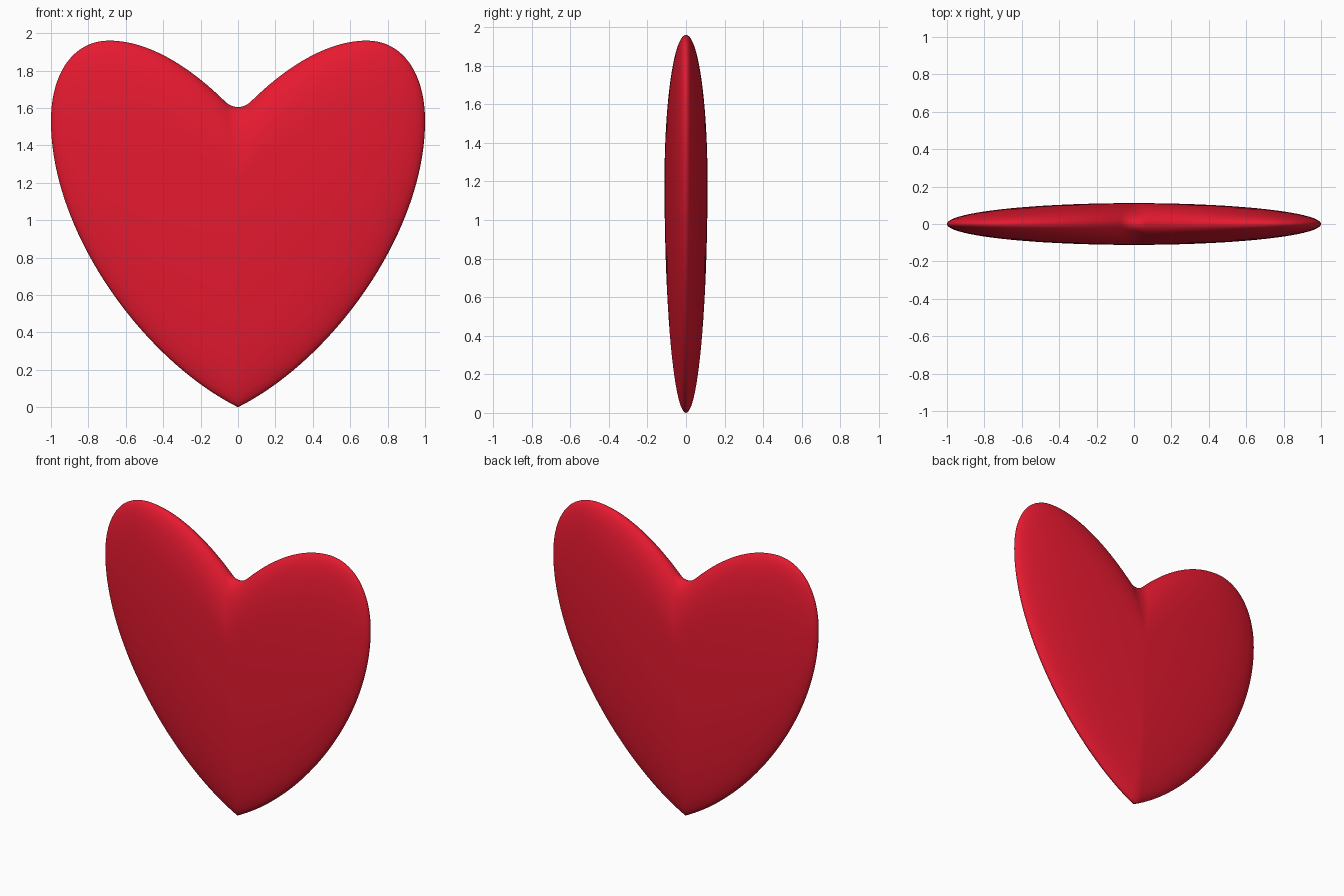
import bpy, bmesh, math
from mathutils import Vector
from mathutils.geometry import interpolate_bezier

if "Cube" in bpy.data.objects:
    bpy.data.objects.remove(bpy.data.objects["Cube"])

CENTRE = Vector((0, 1.2))   # thickest point of the heart (x, z)
HALF_DEPTH = 0.112
RINGS = 22

# Right half of the outline: bezier segments from bottom tip to top notch
SEGMENTS = [
    ((0, 0), (0.50, 0.25), (1, 0.93), (1, 1.53)),
    ((1, 1.53), (1, 1.80), (0.87, 1.96), (0.69, 1.96)),
    ((0.69, 1.96), (0.47, 1.96), (0.25, 1.81), (0.08, 1.645)),
    ((0.08, 1.645), (0.055, 1.62), (0.035, 1.605), (0, 1.605)),
]
half = []
for seg, count in zip(SEGMENTS, (40, 20, 24, 8)):
    a, h1, h2, b = (Vector((x, z, 0)) for x, z in seg)
    half += [p.xy for p in interpolate_bezier(a, h1, h2, b, count + 1)[:-1]]
notch = Vector((0, 1.605))
outline = half + [notch] + [Vector((-p.x, p.y)) for p in reversed(half[1:])]

# Pillow body: rings shrink towards a pole on the front and back
bm = bmesh.new()


def ring(angle):
    s, y = math.sin(angle), -HALF_DEPTH * math.cos(angle)
    pts = [CENTRE + (p - CENTRE) * s for p in outline]
    return [bm.verts.new((p.x, y, p.y)) for p in pts]


rings = [ring(math.pi * i / (2 * RINGS)) for i in range(1, 2 * RINGS)]
n = len(outline)
for lo, hi in zip(rings, rings[1:]):
    for i in range(n):
        j = (i + 1) % n
        bm.faces.new((lo[i], lo[j], hi[j], hi[i]))
for edge, y in ((rings[0], -HALF_DEPTH), (rings[-1], HALF_DEPTH)):
    pole = bm.verts.new((CENTRE.x, y, CENTRE.y))
    for i in range(n):
        bm.faces.new((edge[i], edge[(i + 1) % n], pole))
bmesh.ops.recalc_face_normals(bm, faces=bm.faces)

# Ease the creases running from the pole to the notch and tip
inner = [v for r in rings[:RINGS - 3] + rings[-RINGS + 3:] for v in r]
for _ in range(6):
    bmesh.ops.smooth_vert(bm, verts=inner, factor=0.4,
                          use_axis_x=False, use_axis_y=True, use_axis_z=False)
for f in bm.faces:
    f.smooth = True

mesh = bpy.data.meshes.new("heart")
bm.to_mesh(mesh)
bm.free()
heart = bpy.data.objects.new("heart", mesh)
bpy.context.collection.objects.link(heart)

# Red finish
red = bpy.data.materials.new("red")
red.diffuse_color = (0.80, 0.01, 0.03, 1)
red.use_nodes = True
red.node_tree.nodes["Principled BSDF"].inputs["Base Color"].default_value = red.diffuse_color
mesh.materials.append(red)
